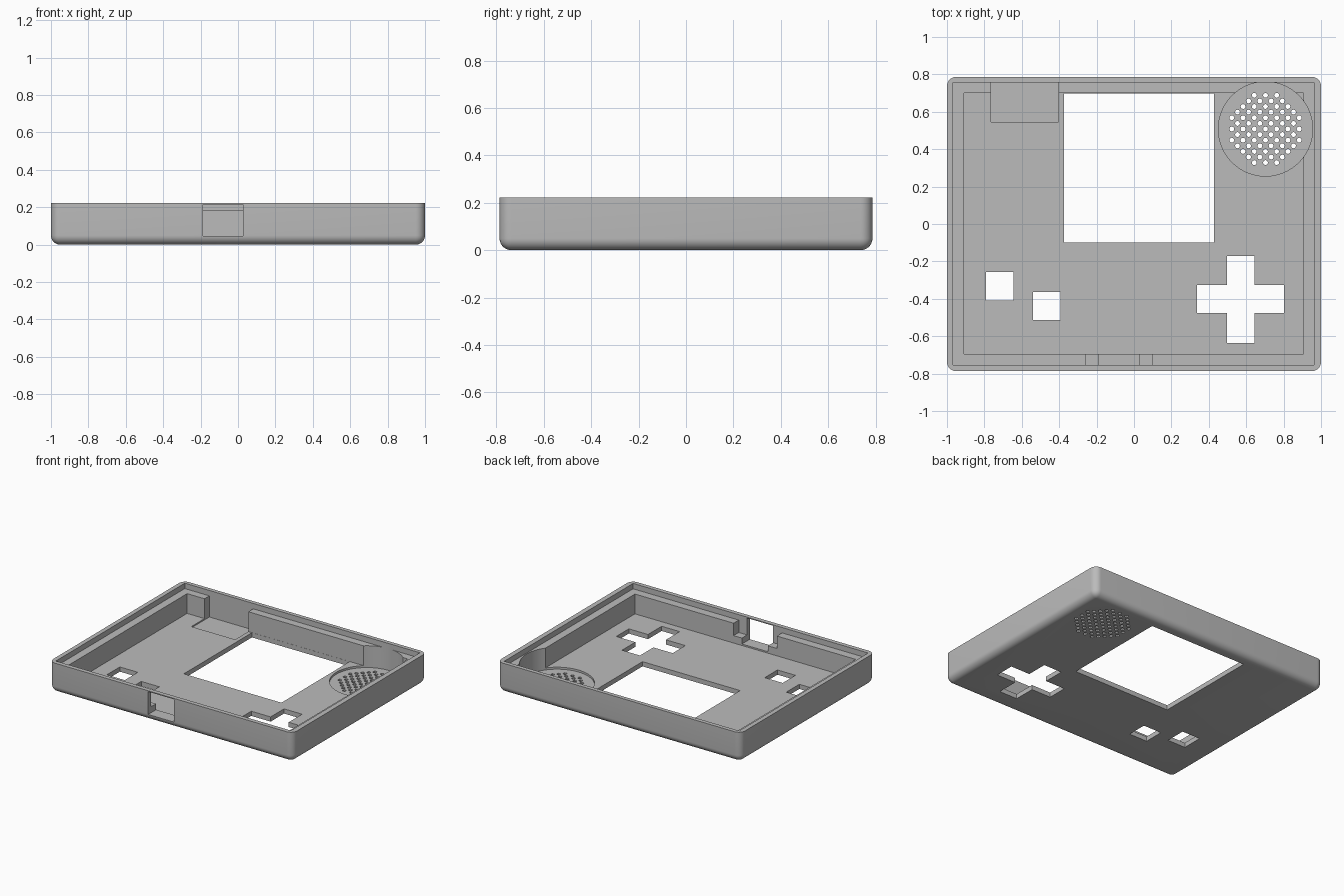
import bpy, bmesh, math
from mathutils import Matrix

if "Cube" in bpy.data.objects:
    bpy.data.objects.remove(bpy.data.objects["Cube"])

TOP, FLOOR, LEDGE = 0.222, 0.035, 0.182

grey = bpy.data.materials.new("shell_grey")
grey.diffuse_color = (0.5, 0.5, 0.5, 1)
grey.use_nodes = True
grey.node_tree.nodes["Principled BSDF"].inputs["Base Color"].default_value = grey.diffuse_color


def add_object(name, bm):
    mesh = bpy.data.meshes.new(name)
    bm.to_mesh(mesh)
    bm.free()
    obj = bpy.data.objects.new(name, mesh)
    bpy.context.collection.objects.link(obj)
    obj.data.materials.append(grey)
    return obj


def box_mesh(x0, x1, y0, y1, z0, z1):
    bm = bmesh.new()
    m = Matrix.Translation(((x0 + x1) / 2, (y0 + y1) / 2, (z0 + z1) / 2))
    m = m @ Matrix.Diagonal((x1 - x0, y1 - y0, z1 - z0, 1))
    bmesh.ops.create_cube(bm, size=1, matrix=m)
    return bm


def add_cylinder(bm, x, y, r, z0, z1, sides):
    bmesh.ops.create_cone(bm, cap_ends=True, segments=sides, radius1=r, radius2=r,
                          depth=z1 - z0, matrix=Matrix.Translation((x, y, (z0 + z1) / 2)))


def cut(body, bm):
    cutter = add_object("cutter", bm)
    cutter.hide_render = True
    mod = body.modifiers.new("cut", 'BOOLEAN')
    mod.operation = 'DIFFERENCE'
    mod.solver = 'EXACT'
    mod.object = cutter
    bpy.context.view_layer.objects.active = body
    bpy.ops.object.modifier_apply(modifier=mod.name)
    bpy.data.objects.remove(cutter)


# Outer shell: rounded corners and rounded bottom edge, sharp top rim
bm = box_mesh(-1, 1, -0.787, 0.787, 0, TOP)
edges = [e for e in bm.edges if min(v.co.z for v in e.verts) < 0.01]
bmesh.ops.bevel(bm, geom=edges, offset=0.05, segments=8, profile=0.5, affect='EDGES')
shell = add_object("case_shell", bm)

# Lid ledge and main cavity
cut(shell, box_mesh(-0.967, 0.963, -0.755, 0.757, LEDGE, 0.4))
cut(shell, box_mesh(-0.908, 0.905, -0.694, 0.70, FLOOR, 0.4))

# Connector pocket in the back wall
cut(shell, box_mesh(-0.765, -0.405, 0.545, 0.757, 0.025, 0.3))

# Speaker pocket, dug into wall and floor
SX, SY = 0.703, 0.508
bm = bmesh.new()
add_cylinder(bm, SX, SY, 0.252, 0.02, 0.21, 96)
cut(shell, bm)

# Port in the front wall: wide inner notch, then the narrow opening
cut(shell, box_mesh(-0.26, 0.095, -0.755, -0.68, 0.09, 0.3))
cut(shell, box_mesh(-0.187, 0.027, -0.9, -0.68, 0.046, 0.215))

# Through holes: screen, two buttons, direction cross
for x0, x1, y0, y1 in [
    (-0.375, 0.427, -0.10, 0.699),
    (-0.79, -0.643, -0.41, -0.257),
    (-0.54, -0.392, -0.512, -0.363),
    (0.338, 0.802, -0.475, -0.327),
    (0.497, 0.645, -0.635, -0.17),
]:
    cut(shell, box_mesh(x0, x1, y0, y1, -0.1, 0.12))

# Speaker grille: staggered small holes inside a circle
bm = bmesh.new()
for i in range(-6, 7):
    for j in range(-6, 7):
        if (i + j) % 2 == 0 and math.hypot(i, j) < 6.5:
            add_cylinder(bm, SX + i * 0.03, SY + j * 0.03, 0.0135, -0.1, 0.1, 8)
cut(shell, bm)

# Smooth the rounded edges only
shell.data.materials.clear()
shell.data.materials.append(grey)
for p in shell.data.polygons:
    p.material_index = 0
bpy.ops.object.select_all(action='DESELECT')
shell.select_set(True)
bpy.context.view_layer.objects.active = shell
bpy.ops.object.shade_smooth_by_angle(angle=math.radians(30))
